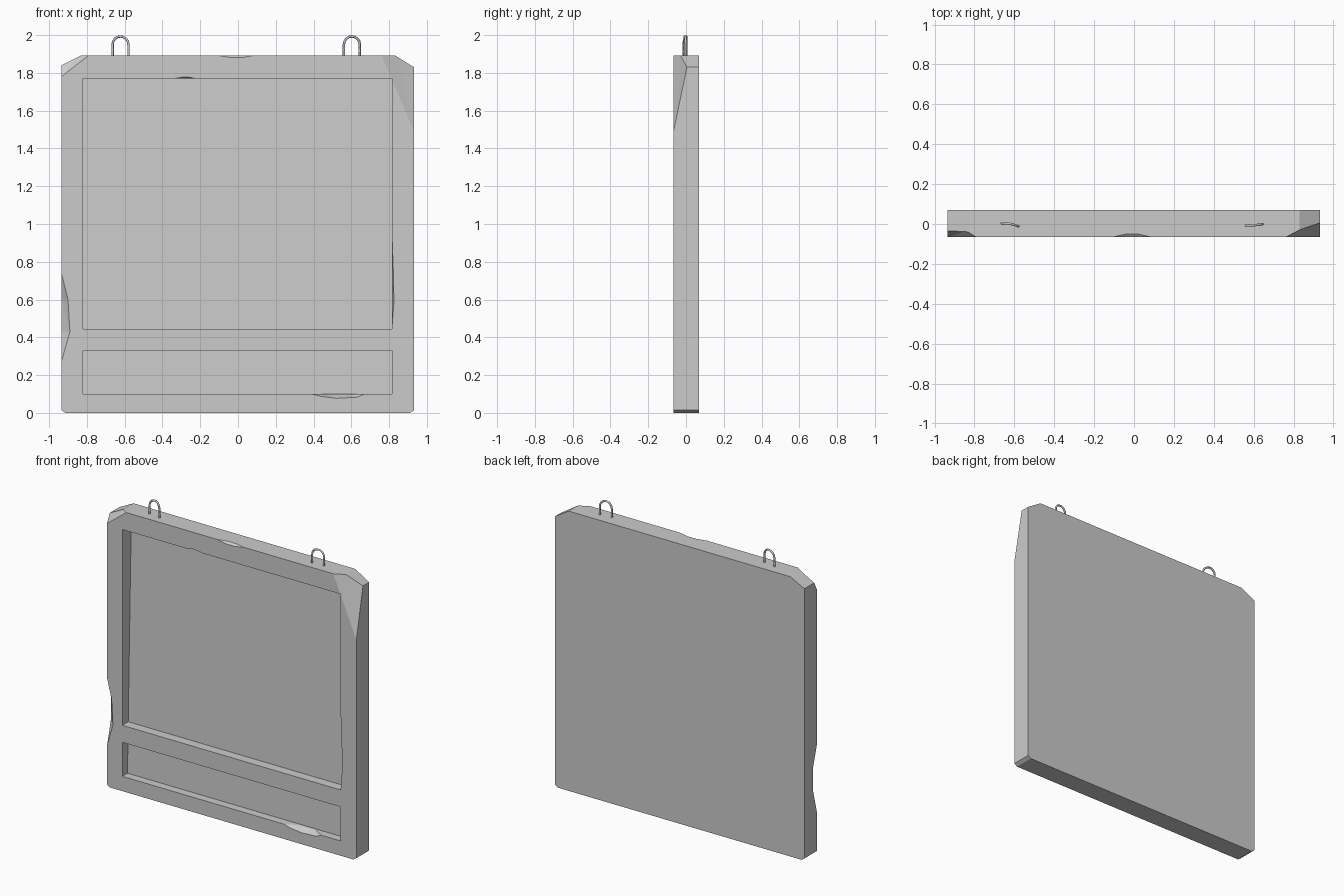
import bpy, bmesh, math

if "Cube" in bpy.data.objects:
    bpy.data.objects.remove(bpy.data.objects["Cube"])

FRONT, BACK = -0.066, 0.069


def mesh_object(name, bm):
    bmesh.ops.recalc_face_normals(bm, faces=bm.faces[:])
    me = bpy.data.meshes.new(name)
    bm.to_mesh(me)
    bm.free()
    ob = bpy.data.objects.new(name, me)
    bpy.context.collection.objects.link(ob)
    return ob


def hull(name, points):
    bm = bmesh.new()
    for p in points:
        bm.verts.new(p)
    res = bmesh.ops.convex_hull(bm, input=bm.verts[:])
    loose = [v for v in bm.verts if not v.link_faces]
    bmesh.ops.delete(bm, geom=loose, context='VERTS')
    bmesh.ops.dissolve_limit(bm, angle_limit=0.002, verts=bm.verts[:], edges=bm.edges[:])
    return mesh_object(name, bm)


def carve(board, cutter):
    mod = board.modifiers.new(cutter.name, 'BOOLEAN')
    mod.operation = 'DIFFERENCE'
    mod.solver = 'EXACT'
    mod.object = cutter
    cutter.hide_render = True
    cutter.hide_viewport = True


def chip(board, name, front_pts, deep_pts, outside):
    # front_pts lie on the front face (x, z); deep_pts mark where the chip ends
    pts = [(x, FRONT, z) for x, z in front_pts] + deep_pts + [outside]
    carve(board, hull(name, pts))


# Board: clipped rectangle extruded through its thickness
outline = [(-0.915, 0), (0.91, 0), (0.932, 0.015), (0.932, 1.83), (0.83, 1.893),
           (-0.83, 1.893), (-0.935, 1.84), (-0.935, 0.015)]
bm = bmesh.new()
face = bm.faces.new([bm.verts.new((x, FRONT, z)) for x, z in outline])
ext = bmesh.ops.extrude_face_region(bm, geom=[face])
bmesh.ops.translate(bm, vec=(0, BACK - FRONT, 0),
                    verts=[g for g in ext['geom'] if isinstance(g, bmesh.types.BMVert)])
board = mesh_object("board", bm)


# Recessed picture window and caption strip, sharing a slightly tilted floor
def floor_y(z):
    return FRONT + 0.053 + 0.024 * z


for name, z0, z1 in (("window_recess", 0.445, 1.77), ("caption_recess", 0.10, 0.33)):
    carve(board, hull(name, [(x, y, z) for x in (-0.82, 0.815) for z in (z0, z1)
                             for y in (-0.2, floor_y(z))]))

# Worn corners and edge chips
chip(board, "right_corner_wear",
     [(0.76, 1.893), (0.86, 1.83), (0.90, 1.75), (0.91, 1.6), (0.932, 1.49)],
     [(0.932, 0.005, 1.83), (0.85, -0.02, 1.893)], (0.97, -0.1, 1.93))
chip(board, "left_corner_wear",
     [(-0.935, 1.78), (-0.89, 1.86), (-0.79, 1.893)],
     [(-0.935, -0.035, 1.84), (-0.84, -0.035, 1.893)], (-0.97, -0.1, 1.93))
chip(board, "left_edge_chip",
     [(-0.935, 0.74), (-0.90, 0.6), (-0.89, 0.43), (-0.935, 0.27)],
     [(-0.935, -0.025, 0.6), (-0.935, -0.025, 0.43)], (-0.97, -0.1, 0.5))
chip(board, "top_edge_chip",
     [(-0.11, 1.893), (-0.04, 1.881), (0.02, 1.881), (0.09, 1.893)],
     [(-0.04, -0.05, 1.893), (0.02, -0.05, 1.893)], (0, -0.08, 1.91))
chip(board, "window_top_chip",
     [(-0.34, 1.77), (-0.29, 1.778), (-0.26, 1.777), (-0.22, 1.77)],
     [(-0.30, -0.04, 1.77), (-0.26, -0.04, 1.77)], (-0.28, -0.09, 1.75))
chip(board, "window_side_chip",
     [(0.815, 0.95), (0.824, 0.7), (0.825, 0.58), (0.815, 0.45)],
     [(0.815, -0.035, 0.7), (0.815, -0.035, 0.58)], (0.79, -0.09, 0.65))
chip(board, "caption_ledge_chip",
     [(0.39, 0.10), (0.44, 0.087), (0.52, 0.077), (0.63, 0.083), (0.67, 0.10)],
     [(0.47, -0.025, 0.10), (0.60, -0.025, 0.10)], (0.53, -0.1, 0.13))


# Wire hanging loops
def loop(name, cx, bends):
    w, r, top = 0.042, 0.0065, 1.993
    path = [(-w, 1.87), (-w, 1.92)]
    path += [(-w * math.cos(a), top - w + w * math.sin(a))
             for a in [math.pi * i / 8 for i in range(9)]]
    path += [(w, 1.92), (w, 1.87)]
    cu = bpy.data.curves.new(name, 'CURVE')
    cu.dimensions = '3D'
    cu.bevel_depth = r
    cu.bevel_resolution = 1
    cu.use_fill_caps = True
    sp = cu.splines.new('POLY')
    sp.points.add(len(path) - 1)
    for p, (x, z) in zip(sp.points, path):
        t = x / w
        y = bends[1] + (bends[2] - bends[0]) / 2 * t \
            + ((bends[2] + bends[0]) / 2 - bends[1]) * t * t
        p.co = (cx + x, y, z, 1)
    sp.use_smooth = True
    ob = bpy.data.objects.new(name, cu)
    bpy.context.collection.objects.link(ob)


loop("left_hanging_loop", -0.622, (0.003, 0.001, -0.012))
loop("right_hanging_loop", 0.603, (-0.008, -0.006, -0.001))
